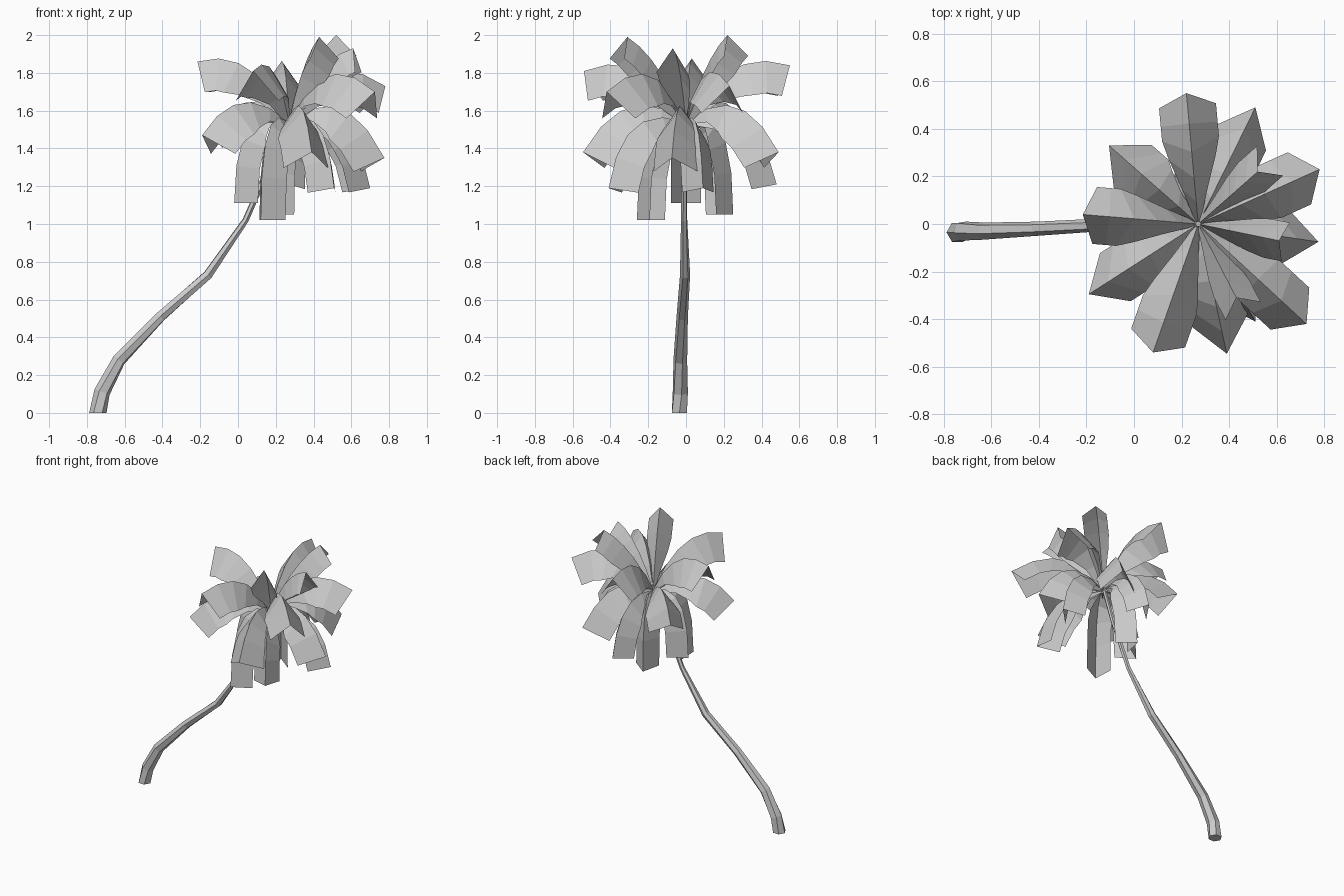
import bpy, bmesh, math
from mathutils import Vector

cube = bpy.data.objects.get("Cube")
if cube:
    bpy.data.objects.remove(cube, do_unlink=True)

grey = bpy.data.materials.new("light_grey")
grey.use_nodes = True
colour = (0.6, 0.6, 0.6, 1)
grey.diffuse_color = colour
grey.node_tree.nodes["Principled BSDF"].inputs["Base Color"].default_value = colour

UP = Vector((0, 0, 1))
CROWN = Vector((0.27, 0, 1.54))


def finish(bm, name):
    mesh = bpy.data.meshes.new(name)
    bm.to_mesh(mesh)
    bm.free()
    mesh.materials.append(grey)
    obj = bpy.data.objects.new(name, mesh)
    bpy.context.collection.objects.link(obj)
    return obj


def trunk(path, sides=6):
    """Leaning tapered tube; path entries are x, y, z, radius."""
    bm = bmesh.new()
    rings = []
    for i, (x, y, z, r) in enumerate(path):
        a, b = path[max(i - 1, 0)], path[min(i + 1, len(path) - 1)]
        along = UP if i == 0 else (Vector(b[:3]) - Vector(a[:3])).normalized()
        v = along.cross(Vector((0, 1, 0))).normalized()
        w = along.cross(v)
        ring = []
        for k in range(sides):
            t = math.tau * k / sides + i * 0.15
            ring.append(bm.verts.new(Vector((x, y, z)) + r * (v * math.cos(t) + w * math.sin(t))))
        rings.append(ring)
    for lo, hi in zip(rings, rings[1:]):
        for k in range(sides):
            n = (k + 1) % sides
            bm.faces.new((lo[k], lo[n], hi[n], hi[k]))
    bm.faces.new(rings[0])
    bm.faces.new(rings[-1])
    bmesh.ops.recalc_face_normals(bm, faces=bm.faces)
    return finish(bm, "trunk")


def frond(name, tip, reach, lift, half, depth, segments=5):
    """Folded leaf: the ridge follows an arch, both sides hang from it."""
    tip = Vector(tip)
    flat = Vector((tip.x - CROWN.x, tip.y - CROWN.y, 0))
    ctrl = Vector((CROWN.x, CROWN.y, lift)) + flat * reach
    side = UP.cross(flat).normalized()
    bm = bmesh.new()
    rows = []
    for i in range(segments + 1):
        t = i / segments
        p = CROWN * (1 - t) ** 2 + ctrl * 2 * t * (1 - t) + tip * t * t
        along = ((ctrl - CROWN) * (1 - t) + (tip - ctrl) * t).normalized()
        down = side.cross(along)
        if down.dot(flat.normalized() * along.z - UP) < 0:
            down = -down
        grow = 0.1 + 0.9 * min(1, t / 0.5)
        drop = down * depth * grow
        spread = side * half * grow
        rows.append([bm.verts.new(q) for q in (p + spread + drop, p, p - spread + drop)])
    for a, b in zip(rows, rows[1:]):
        for k in (0, 1):
            bm.faces.new((a[k], a[k + 1], b[k + 1], b[k]))
    bm.normal_update()
    if sum(f.normal.dot(UP + flat) * f.calc_area() for f in bm.faces) < 0:
        bmesh.ops.reverse_faces(bm, faces=bm.faces)
    return finish(bm, name)


trunk([(-0.742, -0.035, 0, 0.046), (-0.72, -0.03, 0.11, 0.043), (-0.63, -0.03, 0.28, 0.037),
       (-0.41, -0.02, 0.51, 0.03), (-0.16, -0.005, 0.73, 0.027), (0.04, -0.01, 1.02, 0.017),
       (0.18, -0.01, 1.34, 0.015), (0.27, 0, 1.56, 0.013)])

# Tiers: arch reach, arch height, half width, fold depth, ridge tips
tiers = {
    "top_frond": (0.48, 1.89, 0.083, 0.13,
                  [(0.52, 0.22, 2.0), (0.61, -0.07, 1.93), (0.43, -0.31, 1.99)]),
    "upper_frond": (0.4, 1.95, 0.12, 0.17,
                    [(0.78, 0.23, 1.73), (0.22, 0.55, 1.84), (-0.215, 0.04, 1.86),
                     (0.08, -0.54, 1.81), (0.725, -0.42, 1.70)]),
    "middle_frond": (0.58, 1.78, 0.12, 0.165,
                     [(0.775, -0.075, 1.35), (0.51, 0.49, 1.38), (-0.105, 0.33, 1.5),
                      (-0.19, -0.295, 1.47), (0.39, -0.545, 1.38)]),
    "lower_frond": (0.82, 1.66, 0.085, 0.135,
                    [(0.70, 0.09, 1.19), (0.27, 0.48, 1.21), (0.51, -0.41, 1.19)]),
    "hanging_frond": (1.0, 1.68, 0.08, 0.125,
                      [(0.18, 0.25, 1.05), (-0.02, 0, 1.11), (0.12, -0.26, 1.02)]),
}
for name, (reach, lift, half, depth, tips) in tiers.items():
    for n, tip in enumerate(tips, 1):
        frond(f"{name}_{n}", tip, reach, lift, half, depth)
